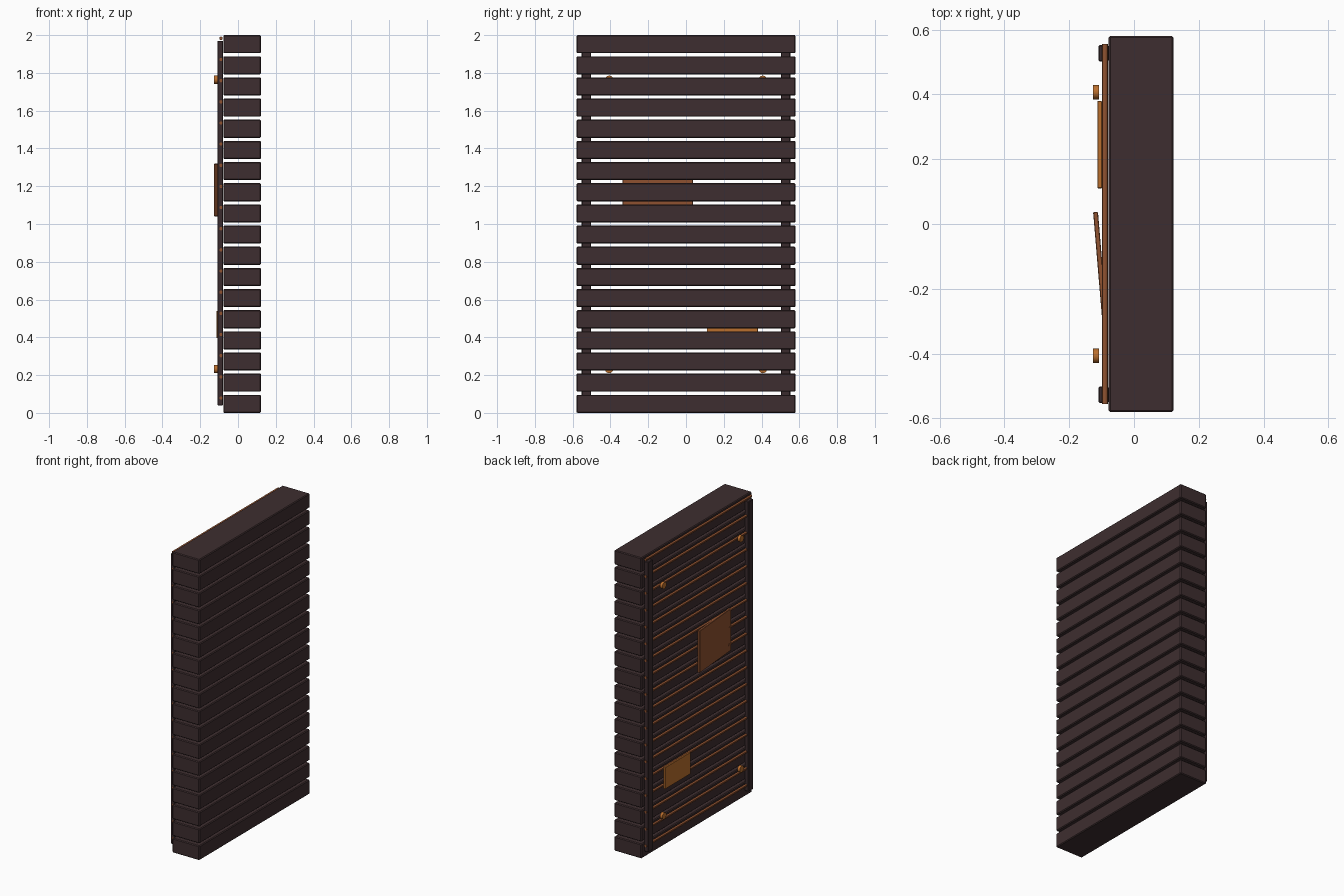
import bpy
import math

cube = bpy.data.objects.get("Cube")
if cube:
    bpy.data.objects.remove(cube, do_unlink=True)


def material(name, rgb):
    m = bpy.data.materials.new(name)
    m.use_nodes = True
    m.diffuse_color = (*rgb, 1)
    m.node_tree.nodes["Principled BSDF"].inputs["Base Color"].default_value = (*rgb, 1)
    return m


dark_wood = material("dark wood", (0.048, 0.027, 0.029))
dark_rail = material("dark rail", (0.042, 0.024, 0.026))
copper = material("copper", (0.28, 0.085, 0.03))
brass = material("brass", (0.50, 0.16, 0.027))


def finish(name, mat, bevel):
    ob = bpy.context.object
    ob.name = name
    ob.data.materials.append(mat)
    if bevel:
        mod = ob.modifiers.new("soft edge", "BEVEL")
        mod.width = bevel
        mod.segments = 1
    return ob


def box(name, mat, center, size, bevel=0.0, turn=0.0):
    bpy.ops.mesh.primitive_cube_add(size=1, location=center)
    ob = bpy.context.object
    ob.scale = size
    bpy.ops.object.transform_apply(location=False, rotation=False, scale=True)
    ob.rotation_euler.z = turn
    return finish(name, mat, bevel)


def rod(name, mat, center, radius, length, axis, sides, bevel=0.0):
    half = math.pi / 2
    turn = (half, 0, 0) if axis == "Y" else (0, half, 0)
    bpy.ops.mesh.primitive_cylinder_add(vertices=sides, radius=radius, depth=length,
                                        location=center, rotation=turn)
    ob = finish(name, mat, bevel)
    bpy.ops.object.shade_smooth_by_angle()
    return ob


# Horizontal slats, each with a thin rod along its back
COUNT, SLAT = 18, 0.096
PITCH = (2 - SLAT) / (COUNT - 1)
for i in range(COUNT):
    z = i * PITCH
    box(f"slat_{i + 1}", dark_wood, (0.022, 0, z + SLAT / 2), (0.2, 1.16, SLAT), 0.005)
    rod(f"back_rod_{i + 1}", copper, (-0.09, 0, z + 0.079), 0.009, 1.11, "Y", 12)

# Upright rails and round studs, mirrored across the panel
for side, label in ((-1, "front"), (1, "rear")):
    box(f"{label}_rail", dark_rail, (-0.094, side * 0.527, 1.005), (0.03, 0.05, 1.93), 0.003)
    for z, level in ((0.232, "lower"), (1.764, "upper")):
        rod(f"{label}_{level}_stud", brass, (-0.117, side * 0.407, z), 0.022, 0.018, "X", 12)

# Small flat plate and larger tilted plate
box("small_plate", brass, (-0.106, 0.245, 0.468), (0.014, 0.27, 0.145), 0.002)
box("tilted_plate", copper, (-0.103, -0.15, 1.18), (0.015, 0.375, 0.28), 0.002,
    math.radians(4.8))
